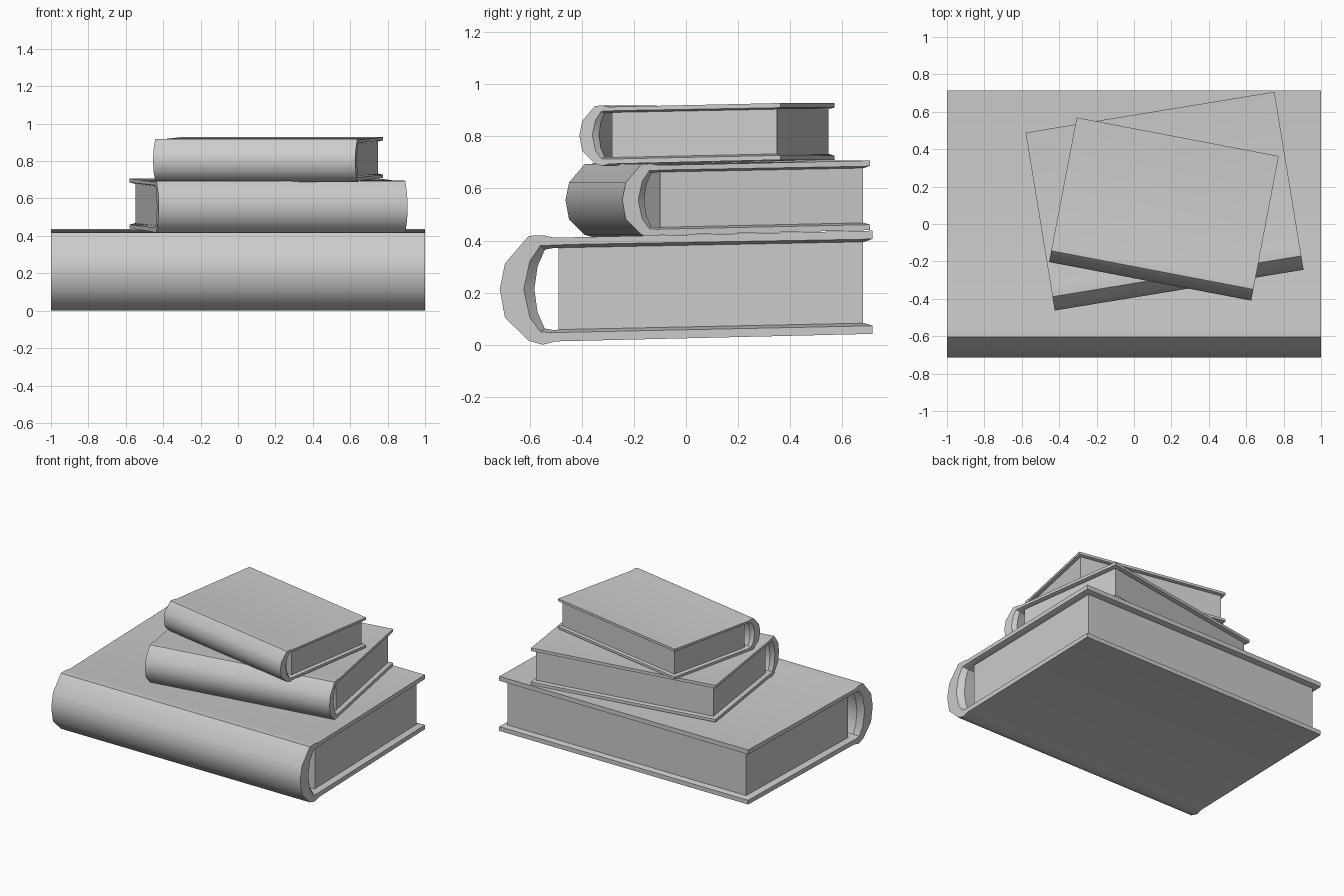
import bpy
from math import radians

if "Cube" in bpy.data.objects:
    bpy.data.objects.remove(bpy.data.objects["Cube"])

# Cover cross-section (y, z): outer skin, inner rim at the ends, inner lining deeper in
OUTER = [(.715, .042), (.685, .041), (-.5, .013), (-.55, 0), (-.604, .015), (-.695, .104), (-.715, .213),
         (-.695, .312), (-.604, .418), (-.55, .42), (-.504, .411), (.685, .437), (.715, .438)]
RIM = [(.715, .073), (.685, .072), (-.45, .048), (-.52, .046), (-.56, .05), (-.6, .106), (-.623, .213),
       (-.6, .32), (-.56, .38), (-.52, .382), (-.45, .385), (.685, .405), (.715, .406)]
LINING = [(.715, .073), (.685, .083), (-.45, .059), (-.51, .057), (-.542, .062), (-.57, .125), (-.582, .213),
          (-.57, .30), (-.542, .365), (-.51, .371), (-.45, .373), (.685, .395), (.715, .406)]
PAGES = [(-.49, .056), (.68, .08), (.68, .398), (-.49, .375)]


def make(name, verts, faces, place):
    me = bpy.data.meshes.new(name)
    me.from_pydata(verts, [], faces)
    ob = bpy.data.objects.new(name, me)
    bpy.context.collection.objects.link(ob)
    x, y, z, angle, s = place
    ob.location = (x, y, z)
    ob.rotation_euler.z = radians(angle)
    ob.scale = (s, s, s)
    return ob


def loft(sections):
    # Closed rings of (y, z) at given x, joined by quads
    n = len(sections[0][1])
    verts = [(x, y, z) for x, ring in sections for y, z in ring]
    faces = []
    for k in range(len(sections) - 1):
        for i in range(n):
            j = (i + 1) % n
            faces.append((k*n + i, k*n + j, (k+1)*n + j, (k+1)*n + i))
    return verts, faces


def book(name, *place):
    # Hard cover with rounded hollow spine
    rim, lining = OUTER + RIM[::-1], OUTER + LINING[::-1]
    verts, faces = loft([(-1, rim), (-.965, lining), (.965, lining), (1, rim)])
    n, last = len(rim), 3 * len(rim)
    for i in range(len(OUTER) - 1):
        q = (i, n - 1 - i, n - 2 - i, i + 1)
        faces.append(q)
        faces.append(tuple(last + v for v in reversed(q)))
    cover = make(name + "_cover", verts, faces, place)
    # Page block
    verts, faces = loft([(-.96, PAGES), (.96, PAGES)])
    pages = make(name + "_pages", verts, faces + [(3, 2, 1, 0), (4, 5, 6, 7)], place)
    for ob in (cover, pages):
        bpy.ops.object.select_all(action='DESELECT')
        ob.select_set(True)
        bpy.context.view_layer.objects.active = ob
        bpy.ops.object.mode_set(mode='EDIT')
        bpy.ops.mesh.select_all(action='SELECT')
        bpy.ops.mesh.normals_make_consistent(inside=False)
        bpy.ops.object.mode_set(mode='OBJECT')
    # Smooth spine, crisp edges elsewhere
    bpy.ops.object.select_all(action='DESELECT')
    cover.select_set(True)
    bpy.context.view_layer.objects.active = cover
    bpy.ops.object.shade_smooth_by_angle(angle=radians(36))


# Stack: x, y, z, turn, scale
book("bottom_book", 0, 0, 0, 0, 1)
book("middle_book", .1635, .122, .412, 9.3, .674)
book("top_book", .16, .08, .687, -10.8, .55)
